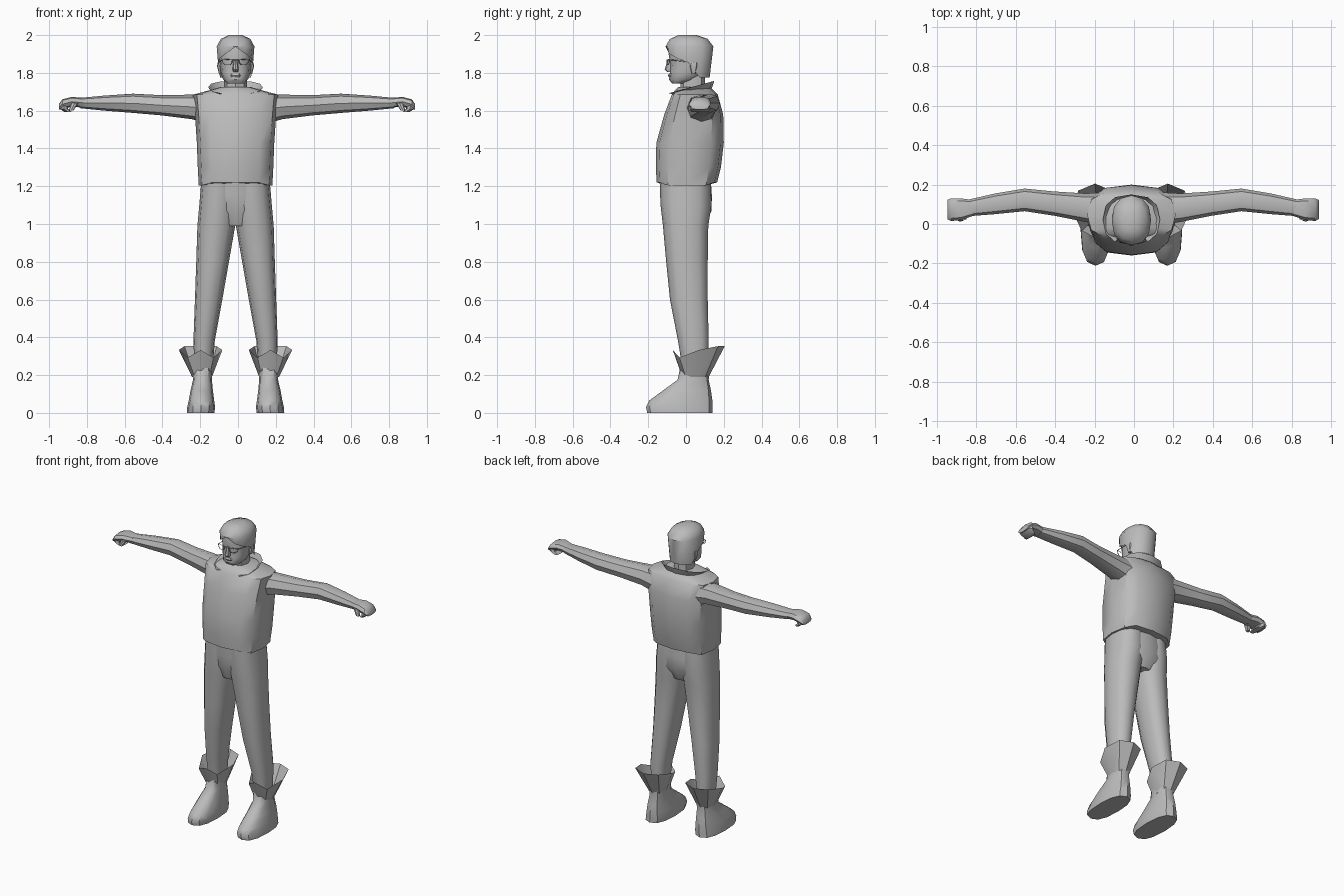
import bpy, bmesh, math

GREY = bpy.data.materials.new("grey")
GREY.diffuse_color = (0.5, 0.5, 0.5, 1)
CX = -0.013   # body centre line


def finish(ob):
    ob.data.materials.append(GREY)
    ob.data.shade_smooth()
    ob.data.set_sharp_from_angle(angle=math.radians(40))


def loft(name, rings, n=12, p=2.3, axis="z", s=1, cx=CX, cap=True, warp=None, drop=None):
    """Skin rings given as bounds (u0, u1, v0, v1, w) along an axis; s=-1 mirrors in x."""
    bm = bmesh.new()
    loops = []
    for u0, u1, v0, v1, w in rings:
        loop = []
        for i in range(n):
            a = 2 * math.pi * i / n
            c, d = math.cos(a), math.sin(a)
            c = math.copysign(abs(c) ** (2 / p), c)
            d = math.copysign(abs(d) ** (2 / p), d)
            u = (u0 + u1) / 2 + c * (u1 - u0) / 2
            v = (v0 + v1) / 2 + d * (v1 - v0) / 2
            co = (u, v, w) if axis == "z" else (w, u, v)
            if warp:
                co = warp(*co)
            loop.append(bm.verts.new((cx + s * co[0], co[1], co[2])))
        loops.append(loop)
    for a, b in zip(loops, loops[1:]):
        for i in range(n):
            j = (i + 1) % n
            bm.faces.new((a[i], a[j], b[j], b[i]))
    if cap:
        bm.faces.new(loops[0])
        bm.faces.new(loops[-1])
    if drop:
        gone = [f for f in bm.faces if drop(f.calc_center_median())]
        bmesh.ops.delete(bm, geom=gone, context="FACES")
    bmesh.ops.recalc_face_normals(bm, faces=bm.faces)
    me = bpy.data.meshes.new(name)
    bm.to_mesh(me)
    bm.free()
    ob = bpy.data.objects.new(name, me)
    bpy.context.collection.objects.link(ob)
    finish(ob)
    return ob


def wire(name, points, closed, radius=0.0025):
    cu = bpy.data.curves.new(name, "CURVE")
    cu.dimensions = "3D"
    cu.bevel_depth = radius
    cu.bevel_resolution = 0
    sp = cu.splines.new("POLY")
    sp.points.add(len(points) - 1)
    for q, co in zip(sp.points, points):
        q.co = (co[0] + CX, co[1], co[2], 1)
    sp.use_cyclic_u = closed
    ob = bpy.data.objects.new(name, cu)
    bpy.context.collection.objects.link(ob)
    cu.materials.append(GREY)


# Vest: boxy shell, hem slightly raised at front and back
def hem(x, y, z):
    return (x, y, z + 0.015 if z < 1.25 and abs(x) < 0.15 else z)

loft("vest", [(-.195, .195, -.155, .165, 1.205),
              (-.2, .2, -.16, .185, 1.3),
              (-.205, .205, -.157, .2, 1.43),
              (-.215, .215, -.115, .197, 1.58),
              (-.225, .225, -.075, .168, 1.685),
              (-.15, .15, -.06, .15, 1.705),
              (-.08, .08, -.04, .125, 1.725)], p=3, warp=hem)

# Collar: open at the front, rising to the back
def collar_rise(x, y, z):
    return (x, y, 1.69 + (y + 0.1) * 0.27 if z > 1.72 else z)

loft("collar", [(-.1, .1, -.07, .125, 1.685), (-.145, .145, -.105, .15, 1.74)],
     p=2.5, cap=False, warp=collar_rise,
     drop=lambda c: c.y < -.05 and abs(c.x - CX) < .06)

# Hips
loft("hips", [(-.08, .08, -.1, .1, .99),
              (-.19, .19, -.125, .135, 1.07),
              (-.185, .185, -.135, .137, 1.15),
              (-.175, .175, -.14, .13, 1.25)], p=2.6)

# Head, nose and neck
loft("neck", [(-.06, .06, -.03, .1, 1.68), (-.06, .06, -.03, .1, 1.82)], n=8)
loft("head", [(-.045, .045, -.075, .0, 1.745),
              (-.066, .066, -.09, .06, 1.765),
              (-.078, .078, -.085, .1, 1.8),
              (-.083, .083, -.084, .12, 1.85),
              (-.088, .088, -.092, .125, 1.9),
              (-.08, .08, -.08, .1, 1.95),
              (-.03, .03, -.03, .05, 1.985)], p=2.4)
loft("nose", [(-.012, .012, -.1, -.06, 1.805),
              (-.017, .017, -.113, -.06, 1.818),
              (-.008, .008, -.095, -.06, 1.872)], n=8)
loft("lips", [(-.026, .026, -.091, -.06, 1.778),
              (-.028, .028, -.096, -.06, 1.786),
              (-.024, .024, -.09, -.06, 1.796)], n=8)

# Hair: peaked hairline in front, long at the back
def hairline(x, y, z):
    if z < 1.8:
        if y < -0.02:
            z = 1.87 + 0.068 * (1 - abs(x) / 0.095)
        elif y < 0.04:
            z = 1.855
        else:
            z = 1.775
    return (x, y, z)

loft("hair", [(-.093, .093, -.103, .125, 1.78),
              (-.1, .1, -.108, .145, 1.94),
              (-.078, .078, -.085, .115, 1.98),
              (-.035, .035, -.04, .055, 2.0)],
     warp=hairline, drop=lambda c: c.z < 1.85 and abs(c.x - CX) < .01)

# Glasses bridge
wire("glasses_bridge", [(-.02, -.1, 1.868), (.02, -.1, 1.868)], False)

for side, s in (("left", 1), ("right", -1)):
    # Glasses rim and temple
    wire(side + "_rim", [(s * x, y, z) for x, y, z in
         ((.018, -.1, 1.87), (.07, -.088, 1.872), (.068, -.088, 1.855),
          (.055, -.094, 1.843), (.03, -.1, 1.843), (.018, -.1, 1.855))], True)
    wire(side + "_temple", [(s * .07, -.088, 1.87), (s * .09, .04, 1.855)], False)
    loft(side + "_ear", [(.07, .088, .03, .05, 1.795),
                         (.07, .098, .02, .06, 1.835),
                         (.07, .094, .025, .06, 1.855)], n=8, s=s)

    # Arm: outstretched, bent slightly back at the elbow
    loft(side + "_arm", [(.0, .16, 1.53, 1.685, .15),
                         (.01, .155, 1.555, 1.685, .24),
                         (.042, .165, 1.575, 1.682, .4),
                         (.065, .18, 1.588, 1.69, .55),
                         (.05, .155, 1.6, 1.68, .7),
                         (.04, .125, 1.613, 1.668, .83)],
         n=8, axis="x", s=s, cx=-.005)
    # Fist with curled fingers and thumb
    loft(side + "_hand", [(.042, .122, 1.615, 1.667, .81),
                          (.02, .13, 1.622, 1.673, .875),
                          (.015, .13, 1.608, 1.66, .925),
                          (.025, .122, 1.605, 1.635, .943)],
         n=8, p=2.6, axis="x", s=s, cx=-.005)
    loft(side + "_fingers", [(.875, .912, .03, .12, 1.592),
                             (.895, .938, .02, .127, 1.61),
                             (.895, .94, .02, .127, 1.635)],
         n=8, p=3, s=s, cx=-.005)
    loft(side + "_thumb", [(.865, .89, .012, .035, 1.602),
                           (.84, .88, .018, .06, 1.64)], n=8, s=s, cx=-.005)

    # Trouser leg
    loft(side + "_leg", [(.125, .215, -.01, .11, .18),
                         (.11, .223, -.042, .12, .38),
                         (.07, .215, -.085, .115, .6),
                         (.035, .208, -.105, .115, .8),
                         (.002, .202, -.122, .118, .99),
                         (-.01, .192, -.135, .135, 1.1),
                         (-.01, .18, -.14, .13, 1.24)], p=2.4, s=s)

    # Boot: sole, toe, instep and ankle
    loft(side + "_boot", [(.112, .258, -.205, .14, 0),
                          (.108, .256, -.212, .14, .03),
                          (.113, .248, -.195, .14, .065),
                          (.12, .238, -.12, .132, .12),
                          (.125, .225, -.045, .12, .175),
                          (.12, .228, -.03, .125, .24)], p=2.5, s=s)

    # Flared boot cuff, dipped between front and back flaps
    def cuff_edge(x, y, z):
        if z > .3:
            if -.06 < y < .03:
                x, z = .185 + (x - .185) * .8, z - .04
            elif y > .1:
                z += .02
        return (x, y, z)

    loft(side + "_cuff", [(.125, .23, -.02, .12, .19),
                          (.07, .3, -.07, .205, .333)],
         n=8, s=s, cap=False, warp=cuff_edge)
